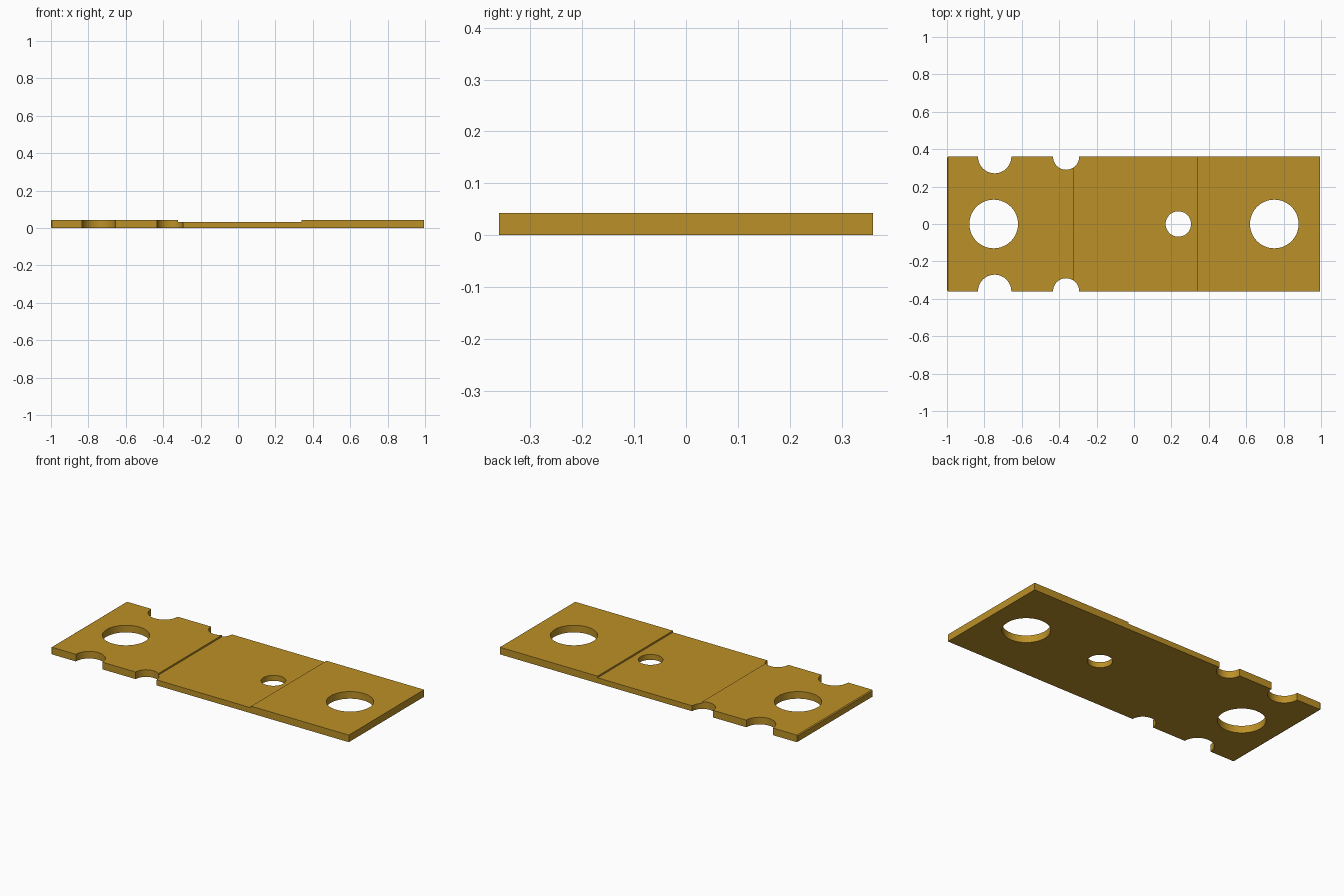
import bpy, bmesh, math

if "Cube" in bpy.data.objects:
    bpy.data.objects.remove(bpy.data.objects["Cube"])

HALF_Y, TOP, RECESS = 0.36, 0.043, 0.033

# Plate: stepped side profile (x, z) swept across the width
profile = [(-1, 0), (1, 0), (1, TOP), (0.34, TOP), (0.34, RECESS),
           (-0.32, RECESS), (-0.32, TOP), (-1, TOP)]
bm = bmesh.new()
face = bm.faces.new([bm.verts.new((x, -HALF_Y, z)) for x, z in profile])
ext = bmesh.ops.extrude_face_region(bm, geom=[face])
bmesh.ops.translate(bm, vec=(0, 2 * HALF_Y, 0),
                    verts=[g for g in ext["geom"] if isinstance(g, bmesh.types.BMVert)])
bmesh.ops.recalc_face_normals(bm, faces=bm.faces)

# Chamfer around both end faces: slide inset rims outward from a shortened body
ends = [f for f in bm.faces if all(abs(v.co.x) > 0.99 for v in f.verts)]
rim = 0.006
for f in ends:
    s = math.copysign(1, f.calc_center_median().x)
    bmesh.ops.inset_individual(bm, faces=[f], thickness=rim)
    inner = set(f.verts)
    for v in bm.verts:
        if v.co.x * s > 0.99 and v not in inner:
            v.co.x = s * (1 - rim)

mesh = bpy.data.meshes.new("plate")
bm.to_mesh(mesh)
bm.free()
plate = bpy.data.objects.new("plate", mesh)
bpy.context.collection.objects.link(plate)

# Brass colour
mat = bpy.data.materials.new("brass")
mat.diffuse_color = (0.50, 0.28, 0.02, 1)
mat.use_nodes = True
mat.node_tree.nodes["Principled BSDF"].inputs["Base Color"].default_value = mat.diffuse_color
mesh.materials.append(mat)


def drill(x, y, r):
    """Cut a round hole straight through the plate."""
    bpy.ops.mesh.primitive_cylinder_add(vertices=64, radius=r, depth=0.3, location=(x, y, 0.02))
    cutter = bpy.context.object
    cutter.name = "hole_cutter"
    cutter.hide_render = True
    mod = plate.modifiers.new("hole", 'BOOLEAN')
    mod.operation, mod.solver, mod.object = 'DIFFERENCE', 'EXACT', cutter
    bpy.context.view_layer.objects.active = plate
    bpy.ops.object.modifier_apply(modifier=mod.name)
    bpy.data.objects.remove(cutter, do_unlink=True)


# Round holes
for x, r in [(-0.75, 0.13), (0.75, 0.13), (0.237, 0.068)]:
    drill(x, 0, r)

# Mirrored edge notches
for side in (-1, 1):
    drill(-0.745, side * HALF_Y, 0.089)
    drill(-0.363, side * HALF_Y, 0.07)

# Smooth hole walls, crisp edges
bpy.ops.object.select_all(action='DESELECT')
plate.select_set(True)
bpy.context.view_layer.objects.active = plate
bpy.ops.object.shade_smooth_by_angle(angle=math.radians(30))
